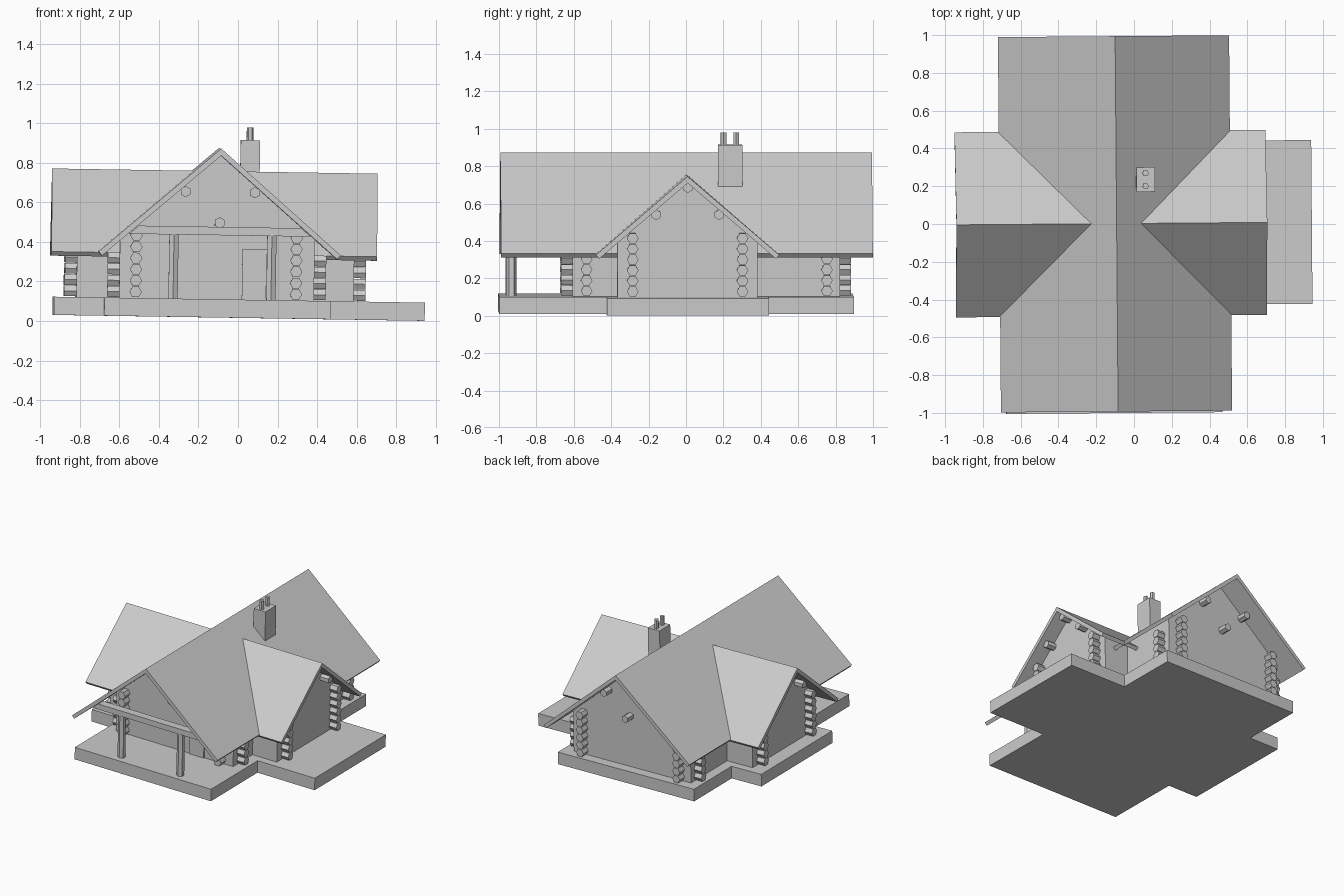
import bpy, bmesh
from math import pi, cos, sin
from mathutils import Matrix

cube = bpy.data.objects.get("Cube")
if cube:
    bpy.data.objects.remove(cube, do_unlink=True)

# One plain grey for the whole cabin
grey = bpy.data.materials.new("plain_grey")
grey.use_nodes = True
colour = (0.6, 0.6, 0.6, 1)
grey.diffuse_color = colour
grey.node_tree.nodes["Principled BSDF"].inputs["Base Color"].default_value = colour

# The cabin leans and turns by under a degree
LEAN = Matrix.Rotation(0.008, 4, 'Z') @ Matrix.Rotation(0.016, 4, 'Y')


def finish(name, bm):
    bmesh.ops.recalc_face_normals(bm, faces=bm.faces)
    bm.transform(LEAN)
    mesh = bpy.data.meshes.new(name)
    bm.to_mesh(mesh)
    bm.free()
    mesh.materials.append(grey)
    obj = bpy.data.objects.new(name, mesh)
    bpy.context.collection.objects.link(obj)
    return obj


def add_prism(bm, profile, axis, start, end):
    """Extrude a closed 2D profile along an axis."""
    place = {'X': lambda u, v, w: (w, u, v),
             'Y': lambda u, v, w: (u, w, v),
             'Z': lambda u, v, w: (u, v, w)}[axis]
    ends = [[bm.verts.new(place(u, v, w)) for u, v in profile] for w in (start, end)]
    bm.faces.new(ends[0])
    bm.faces.new(ends[1][::-1])
    n = len(profile)
    for i in range(n):
        j = (i + 1) % n
        bm.faces.new((ends[0][i], ends[0][j], ends[1][j], ends[1][i]))


def prism(name, profile, axis, start, end):
    bm = bmesh.new()
    add_prism(bm, profile, axis, start, end)
    return finish(name, bm)


def rect(u0, u1, v0, v1):
    return [(u0, v0), (u1, v0), (u1, v1), (u0, v1)]


def hexagon(u, v, r, turn=0.0):
    return [(u + r * cos(turn + i * pi / 3), v + r * sin(turn + i * pi / 3)) for i in range(6)]


FLOOR = 0.108
THICK = 0.027


def roof(name, mid, half, ridge, eave, axis, start, end):
    """Folded slab with ends square to the slope."""
    run = (half ** 2 + (ridge - eave) ** 2) ** 0.5
    dx, dz = THICK * (ridge - eave) / run, THICK * half / run
    drop = THICK * run / half
    prism(name, [(mid - half, eave), (mid, ridge), (mid + half, eave),
                 (mid + half - dx, eave - dz), (mid, ridge - drop),
                 (mid - half + dx, eave - dz)], axis, start, end)


def gabled_walls(name, left, right, mid, ridge, slope, axis, start, end):
    top = ridge - 0.03
    prism(name, [(left, FLOOR - 0.01), (right, FLOOR - 0.01),
                 (right, top - slope * (right - mid)), (mid, top),
                 (left, top - slope * (mid - left))], axis, start, end)


# Cross-shaped base
bx, wx, by, wy = (-0.685, 0.46), (-0.935, 0.94), (-1.0, 0.895), (-0.43, 0.437)
prism("base_slab", [(bx[0], by[0]), (bx[1], by[0]), (bx[1], wy[0]), (wx[1], wy[0]),
                    (wx[1], wy[1]), (bx[1], wy[1]), (bx[1], by[1]), (bx[0], by[1]),
                    (bx[0], wy[1]), (wx[0], wy[1]), (wx[0], wy[0]), (bx[0], wy[0])],
      'Z', 0.016, FLOOR)

# Walls
XL, XR, YF, YB = -0.608, 0.377, -0.61, 0.82
WL, WR = -0.822, 0.58
gabled_walls("main_walls", XL, XR, -0.106, 0.87, 0.87, 'Y', YF, YB)
gabled_walls("wing_walls", -0.372, 0.378, 0.003, 0.756, 0.857, 'X', WL, WR)

# Roofs
roof("main_roof", -0.106, 0.612, 0.87, 0.34, 'Y', -0.992, 0.995)
roof("wing_roof", 0.003, 0.49, 0.756, 0.336, 'X', -0.952, 0.694)

# Log ends stacked near the corners
LOG, STEP, OUT = 0.031, 0.057, 0.06


def log_stacks(name, positions, count, axis, face, direction):
    bm = bmesh.new()
    for p in positions:
        for i in range(count):
            add_prism(bm, hexagon(p, 0.139 + STEP * i, LOG), axis,
                      face - 0.01 * direction, face + OUT * direction)
    finish(name, bm)


for side, face, sign in (("front", YF, -1), ("back", YB, 1)):
    log_stacks(side + "_log_ends", (-0.525, 0.285), 6, 'Y', face, sign)
for side, face, sign in (("right", XL, -1), ("left", XR, 1)):
    log_stacks(side + "_log_ends", (-0.535, 0.75), 4, 'X', face, sign)
for side, face, sign in (("right", WL, -1), ("left", WR, 1)):
    log_stacks(side + "_wing_log_ends", (-0.29, 0.297), 6, 'X', face, sign)


# Roof beam ends poking out of the gables
def beam_ends(name, points, axis, face, direction):
    bm = bmesh.new()
    for u, v in points:
        add_prism(bm, hexagon(u, v, 0.028, pi / 6), axis,
                  face - 0.01 * direction, face + 0.07 * direction)
    finish(name, bm)


main_points = [(-0.28, 0.65), (0.07, 0.65), (-0.106, 0.495)]
wing_points = [(-0.165, 0.55), (0.172, 0.55), (0.004, 0.695)]
beam_ends("front_beam_ends", main_points, 'Y', YF, -1)
beam_ends("back_beam_ends", main_points, 'Y', YB, 1)
beam_ends("right_wing_beam_ends", wing_points, 'X', WL, -1)
beam_ends("left_wing_beam_ends", wing_points, 'X', WR, 1)

# Porch posts and cross beam
for side, x in (("right", -0.338), ("left", 0.157)):
    prism(side + "_porch_post", hexagon(x, -0.935, 0.027, pi / 6), 'Z', FLOOR - 0.01, 0.44)
prism("porch_beam", [(-0.565, 0.432), (0.353, 0.432), (0.305, 0.474), (-0.517, 0.474)],
      'Y', -0.965, -0.905)

# Door
prism("front_door", rect(0.012, 0.135, FLOOR, 0.365), 'Y', YF - 0.008, YF + 0.005)

# Chimney with two pots
prism("chimney", rect(0.001, 0.099, 0.17, 0.3), 'Z', 0.6, 0.915)
for i, y in enumerate((0.2, 0.268)):
    prism(f"chimney_pot_{i + 1}", hexagon(0.048, y, 0.017), 'Z', 0.9, 0.98)
